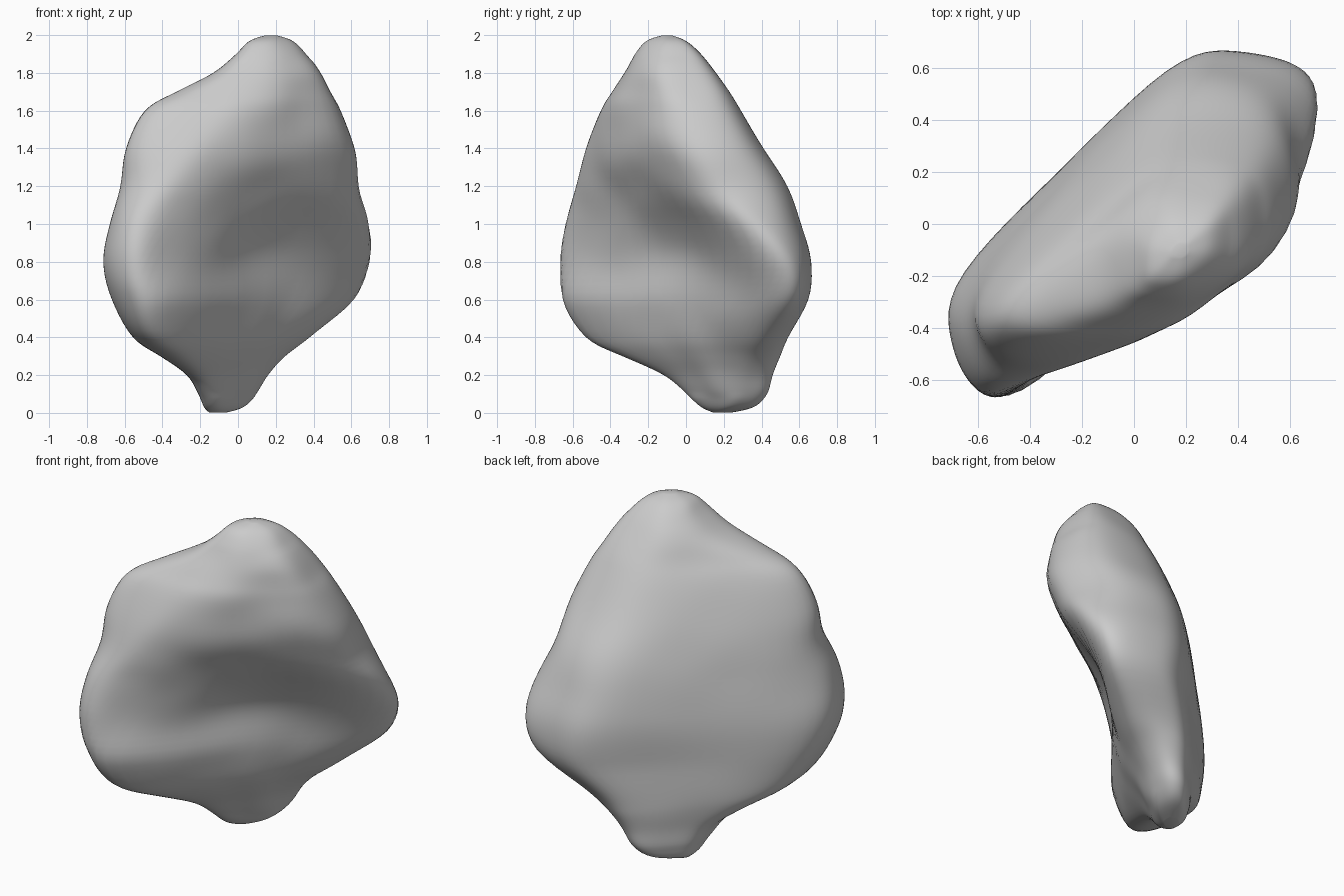
import bpy, bmesh, math
from mathutils import Vector, noise

if "Cube" in bpy.data.objects:
    bpy.data.objects.remove(bpy.data.objects["Cube"])

# Height rows: z, x range, y range, then front and back depth across the slab
ROWS = [
    (0.00, -0.15, -0.07, 0.15, 0.23, 0.17, 0.25),
    (0.03, -0.18, 0.03, 0.08, 0.36, 0.13, 0.29),
    (0.10, -0.21, 0.10, 0.00, 0.43, 0.09, 0.31),
    (0.20, -0.27, 0.16, -0.12, 0.46, 0.05, 0.32),
    (0.30, -0.41, 0.25, -0.34, 0.50, 0.00, 0.34),
    (0.40, -0.56, 0.38, -0.54, 0.54, -0.03, 0.36),
    (0.60, -0.67, 0.62, -0.66, 0.65, -0.07, 0.38),
    (0.80, -0.715, 0.71, -0.665, 0.665, -0.11, 0.38),
    (1.00, -0.68, 0.70, -0.64, 0.61, -0.20, 0.34),
    (1.20, -0.625, 0.64, -0.58, 0.54, -0.32, 0.28),
    (1.40, -0.60, 0.62, -0.53, 0.41, -0.41, 0.21),
    (1.60, -0.50, 0.55, -0.45, 0.29, -0.42, 0.13),
    (1.70, -0.33, 0.49, -0.39, 0.23, -0.41, 0.09),
    (1.80, -0.13, 0.43, -0.33, 0.16, -0.39, 0.05),
    (1.90, -0.01, 0.36, -0.27, 0.08, -0.34, -0.02),
    (1.97, 0.06, 0.29, -0.21, 0.00, -0.28, -0.10),
    (2.00, 0.15, 0.20, -0.12, -0.08, -0.22, -0.18),
]
SIDES, STEPS, R2, SHARP = 80, 5, math.sqrt(2), 7


def catmull(a, b, c, d, t):
    return [0.5 * (2 * q + (r - p) * t + (2 * p - 5 * q + 4 * r - s) * t * t
                   + (3 * q - p - 3 * r + s) * t ** 3) for p, q, r, s in zip(a, b, c, d)]


def fit(vals, lo, hi):
    a, b = min(vals), max(vals)
    return [lo + (v - a) / (b - a) * (hi - lo) for v in vals]


def section(row):
    """Diagonal slab clipped by the x and y range, with rounded corners."""
    z, x0, x1, y0, y1, uf, ub = row
    full = 0.91 + 0.09 * min(1, (z - 0.95) ** 2 / 0.6)
    s0, s1 = (x0 + y0) / R2, (x1 + y1) / R2
    sc, half = (s0 + s1) / 2, (s1 - s0) / 2
    uc = (uf + ub) / 2
    # the front leans forward on the right in the brow, backward below it
    blend = min(1, max(0, (z - 0.6) / 0.5))
    k = (0.08 - 0.28 * blend) * min(1, half / 0.4)
    cx, cy = (sc - uc) / R2, (sc + uc) / R2
    cx = min(max(cx, x0 + 0.2 * (x1 - x0)), x1 - 0.2 * (x1 - x0))
    cy = min(max(cy, y0 + 0.2 * (y1 - y0)), y1 - 0.2 * (y1 - y0))
    sc, uc = (cx + cy) / R2, (cy - cx) / R2
    eps = 0.02
    planes = [(1, 0, x1 - cx), (-1, 0, cx - x0), (0, 1, y1 - cy), (0, -1, cy - y0),
              (-1 / R2, 1 / R2, max(eps, ub - uc)),
              ((1 + k) / R2, (k - 1) / R2, max(eps, uc - k * sc - uf)),
              (1 / R2, 1 / R2, half * full), (-1 / R2, -1 / R2, half * full)]
    xs, ys = [], []
    for i in range(SIDES):
        t = 2 * math.pi * i / SIDES
        ds, du = half * math.cos(t), max(0.02, (ub - uf) / 2) * math.sin(t)
        dx, dy = (ds - du) / R2, (ds + du) / R2
        r = sum((max(0, dx * nx + dy * ny) / h) ** SHARP for nx, ny, h in planes) ** (-1 / SHARP)
        x, y = cx + dx * r, cy + dy * r
        if math.sin(t) < 0:  # hollow in the lower front, beside the left lobe
            s = (x + y) / R2
            d = 0.07 * -math.sin(t) * math.exp(-((z - 0.85) / 0.3) ** 2 - ((s - 0.1) / 0.4) ** 2)
            x, y = x - d / R2, y + d / R2
        xs.append(x)
        ys.append(y)
    return zip(fit(xs, x0, x1), fit(ys, y0, y1))


# Loft the sections into one boulder
rows = []
for i in range(len(ROWS) - 1):
    q = [ROWS[max(0, min(len(ROWS) - 1, i + k))] for k in (-1, 0, 1, 2)]
    rows += [catmull(*q, j / STEPS) for j in range(STEPS)]
rows.append(list(ROWS[-1]))

bm = bmesh.new()
rings = []
for row in rows:
    z = max(0, min(2, row[0]))
    rings.append([bm.verts.new((x, y, z)) for x, y in section(row)])
for a, b in zip(rings, rings[1:]):
    for i in range(SIDES):
        j = (i + 1) % SIDES
        bm.faces.new((a[i], a[j], b[j], b[i]))
bm.faces.new(rings[0][::-1])
bm.faces.new(rings[-1])

# Soft weathering on the broken front face
for ring in rings[10:-12]:
    for i, v in enumerate(ring):
        front = max(0, -math.sin(2 * math.pi * i / SIDES))
        d = noise.noise(v.co * 4.5 + Vector((3.1, 1.7, 5.2))) * (0.003 + 0.01 * front)
        v.co += Vector((-d, d, 0))
bmesh.ops.recalc_face_normals(bm, faces=bm.faces)

mesh = bpy.data.meshes.new("boulder")
bm.to_mesh(mesh)
bm.free()
boulder = bpy.data.objects.new("boulder", mesh)
bpy.context.collection.objects.link(boulder)
for p in mesh.polygons:
    p.use_smooth = True
smooth = boulder.modifiers.new("soften", 'SMOOTH')
smooth.factor = 0.5
smooth.iterations = 6
